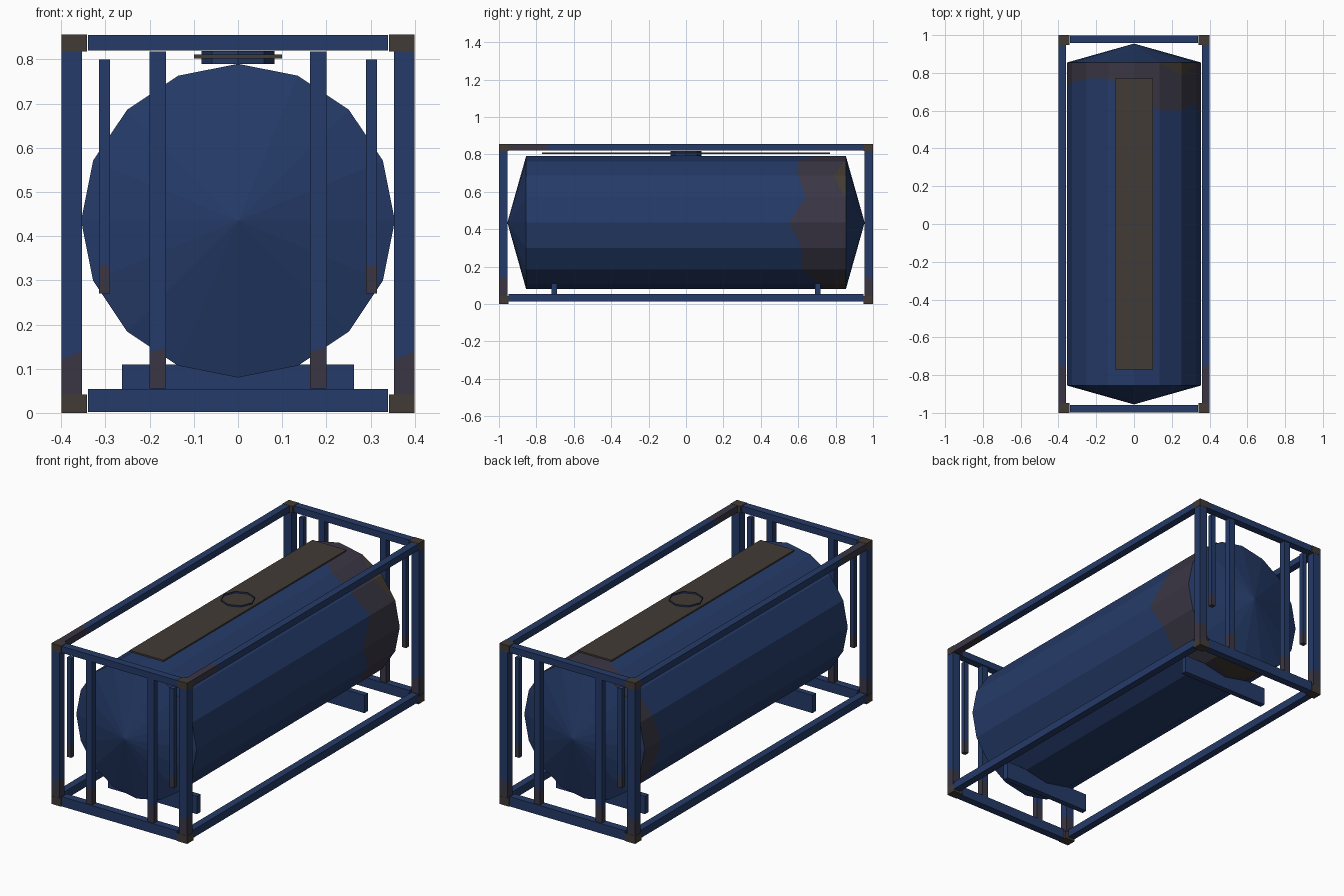
import bpy, bmesh, math
from mathutils import Vector

if "Cube" in bpy.data.objects:
    bpy.data.objects.remove(bpy.data.objects["Cube"])


def mat(name, rgb):
    m = bpy.data.materials.new(name)
    m.diffuse_color = (*rgb, 1)
    m.use_nodes = True
    m.node_tree.nodes["Principled BSDF"].inputs["Base Color"].default_value = m.diffuse_color
    return m


BLUE = mat("navy_paint", (0.018, 0.043, 0.138))
STEEL = mat("worn_steel", (0.053, 0.043, 0.037))
RUST = mat("faded_rust", (0.042, 0.037, 0.058))
OLIVE = mat("brown_stain", (0.055, 0.044, 0.030))


def finish(name, bm, mats, recalc=True):
    if recalc:
        bmesh.ops.recalc_face_normals(bm, faces=bm.faces)
    me = bpy.data.meshes.new(name)
    bm.to_mesh(me)
    bm.free()
    for m in mats:
        me.materials.append(m)
    ob = bpy.data.objects.new(name, me)
    bpy.context.collection.objects.link(ob)
    return ob


def box(name, x, y, z, m=BLUE, rust=None):
    """Box from ranges; rust = (point, normal) of a plane with rust beyond it."""
    bm = bmesh.new()
    bmesh.ops.create_cube(bm, size=1)
    for v in bm.verts:
        v.co = [(a + b) / 2 + c * abs(b - a) for (a, b), c in zip((x, y, z), v.co)]
    if rust:
        co, no = Vector(rust[0]), Vector(rust[1])
        bmesh.ops.bisect_plane(bm, geom=bm.verts[:] + bm.edges[:] + bm.faces[:],
                               plane_co=co, plane_no=no)
        for f in bm.faces:
            f.material_index = int((f.calc_center_median() - co).dot(no) > 0)
    return finish(name, bm, [m, RUST])


def side(s, a, b):
    return (s * a, s * b)


# frame: corner posts, castings, end uprights and hanging bars
for sx in (-1, 1):
    for sy in (-1, 1):
        tag = ("left" if sx < 0 else "right") + ("_front" if sy < 0 else "_back")
        ye = side(sy, 0.955, 0.999)
        box("corner_post_" + tag, side(sx, 0.353, 0.399), ye, (0.04, 0.82),
            rust=((sx * 0.377, sy * 0.977, 0.13), (0.4, 0, -1)))
        for part, z in (("bottom", (0, 0.042)), ("top", (0.818, 0.856))):
            box(part + "_casting_" + tag, side(sx, 0.342, 0.4),
                side(sy, 0.948, 1.0), z, STEEL)
        box("end_upright_" + tag, side(sx, 0.163, 0.2), side(sy, 0.962, 0.995),
            (0.055, 0.818), rust=((sx * 0.18, sy * 0.977, 0.142), (0.25, 0, -1)))
        box("hanging_bar_" + tag, side(sx, 0.29, 0.315), side(sy, 0.965, 0.99),
            (0.27, 0.8), rust=((sx * 0.3, sy * 0.977, 0.333), (0, 0, -1)))

# long side rails
for sx, tag in ((-1, "left"), (1, "right")):
    xr = side(sx, 0.36, 0.399)
    box("top_side_rail_" + tag, xr, (-0.948, 0.948), (0.82, 0.855),
        rust=((sx * 0.38, -0.75, 0.84), (sx * 0.5, -1, 0)))
    box("bottom_side_rail_" + tag, xr, (-0.948, 0.948), (0.012, 0.054))

# end rails and tank saddles
for sy, tag in ((-1, "front"), (1, "back")):
    yr = side(sy, 0.958, 0.999)
    box("top_end_rail_" + tag, (-0.34, 0.34), yr, (0.82, 0.855))
    box("bottom_end_rail_" + tag, (-0.34, 0.34), yr, (0.002, 0.054))
    box("saddle_" + tag, (-0.262, 0.262), side(sy, 0.69, 0.72), (0.015, 0.11))

# tank: 16-sided barrel with cone ends and a ragged rust band at the back
N, R, CZ, L = 16, 0.355, 0.435, 0.855
rust_edge = [0.70, 0.60, 0.60, 0.64, 0.55, 0.62, 0.62, 0.70,
             0.68, 0.70, 0.72, 0.74, 0.72, 0.75, 0.77, 0.77]
stain_edge = {2: 0.785, 7: 0.79, 8: 0.74, 9: 0.79}
bm = bmesh.new()


def ring(ys):
    return [bm.verts.new((R * math.sin(i * math.tau / N), ys[i],
                          CZ + R * math.cos(i * math.tau / N))) for i in range(N)]


rings = [ring([-L] * N), ring(rust_edge),
         ring([stain_edge.get(i, 0.85) for i in range(N)]), ring([L] * N)]
tips = [bm.verts.new((0, s * 0.955, CZ)) for s in (-1, 1)]
for i in range(N):
    j = (i + 1) % N
    for k in range(3):
        f = bm.faces.new((rings[k][i], rings[k][j], rings[k + 1][j], rings[k + 1][i]))
        stained = k == 2 and i in (1, 2, 6, 7, 8, 9)
        f.material_index = 2 if stained else int(k > 0)
    bm.faces.new((tips[0], rings[0][j], rings[0][i]))
    bm.faces.new((tips[1], rings[3][i], rings[3][j]))
finish("tank", bm, [BLUE, RUST, OLIVE])

# walkway plate on top
box("walkway", (-0.1, 0.1), (-0.77, 0.77), (0.802, 0.811), STEEL)

# open manhole collar
bm = bmesh.new()
bmesh.ops.create_cone(bm, cap_ends=False, segments=8, radius1=0.083, radius2=0.083, depth=0.029)
bmesh.ops.translate(bm, verts=bm.verts, vec=(0, 0, 0.8045))
finish("manhole_collar", bm, [BLUE], recalc=False)
